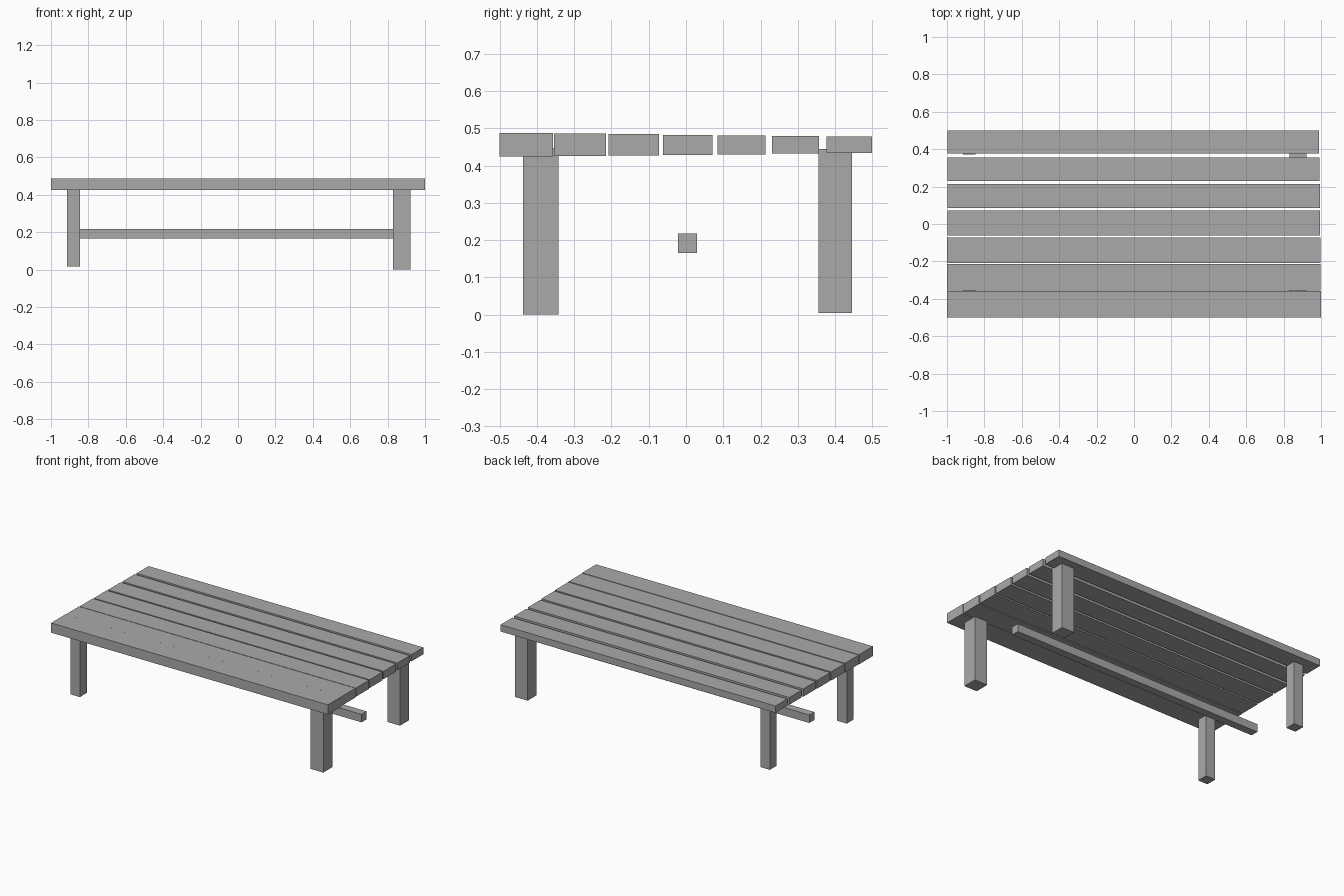
import bpy
from mathutils import Vector

if "Cube" in bpy.data.objects:
    bpy.data.objects.remove(bpy.data.objects["Cube"])

grey = bpy.data.materials.new("plain grey")
grey.use_nodes = True
colour = (0.4, 0.4, 0.4, 1)
grey.diffuse_color = colour
grey.node_tree.nodes["Principled BSDF"].inputs["Base Color"].default_value = colour


def box(name, low, high):
    """Flat-sided beam between two opposite corners."""
    low, high = Vector(low), Vector(high)
    bpy.ops.mesh.primitive_cube_add(size=1, location=(low + high) / 2)
    beam = bpy.context.object
    beam.name = name
    beam.scale = high - low
    bpy.ops.object.transform_apply(location=False, rotation=False, scale=True)
    beam.data.materials.append(grey)


# Seat slats, slightly slimmer and shorter towards the back
SLATS = 7
for i in range(SLATS):
    t = i / (SLATS - 1)
    y = -0.429 + 0.867 * t
    half_width = 0.0717 - 0.0106 * t
    half_height = 0.0316 - 0.0094 * t
    box(f"seat_slat_{i + 1}",
        (-1 + 0.004 * t, y - half_width, 0.456 - half_height),
        (1 - 0.01 * t, y + half_width, 0.456 + half_height))

# Legs: the left pair is thicker than the right pair
box("front_left_leg", (0.829, -0.437, 0), (0.922, -0.342, 0.447))
box("back_left_leg", (0.832, 0.355, 0.004), (0.922, 0.446, 0.445))
box("front_right_leg", (-0.914, -0.425, 0.016), (-0.845, -0.354, 0.434))
box("back_right_leg", (-0.914, 0.372, 0.017), (-0.847, 0.44, 0.434))

# Long rail under the middle of the seat
box("centre_rail", (-0.912, -0.022, 0.166), (0.908, 0.03, 0.218))
